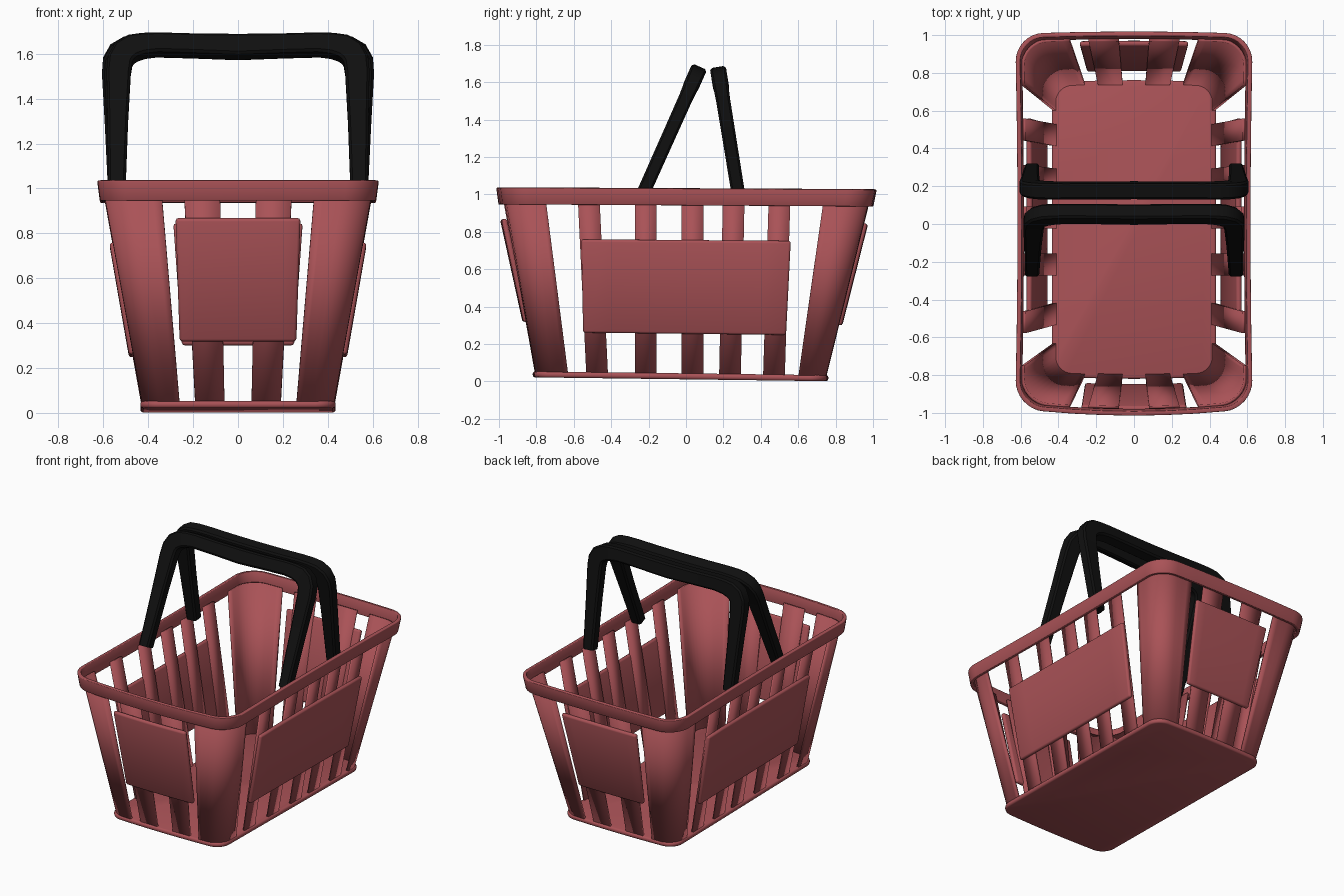
import bpy, bmesh, math
from mathutils import Vector

if "Cube" in bpy.data.objects:
    bpy.data.objects.remove(bpy.data.objects["Cube"])


def material(name, rgb):
    m = bpy.data.materials.new(name)
    m.diffuse_color = (*rgb, 1)
    m.use_nodes = True
    m.node_tree.nodes["Principled BSDF"].inputs["Base Color"].default_value = m.diffuse_color
    return m


RED = material("red_plastic", (0.40, 0.085, 0.095))
BLACK = material("black_plastic", (0.005, 0.005, 0.005))
lerp = lambda a, b, t: a + (b - a) * t


def size(z, s):
    """Half width, half length towards end s, corner radius at height z."""
    t = (z - 0.03) / 0.97
    y = lerp(0.80, 0.955, t) if s < 0 else lerp(0.742, 0.982, t)
    return lerp(0.428, 0.606, t), y, lerp(0.09, 0.135, t), t


def shape(x, y, z):
    """Bow the ends out, the sides slightly in, and tilt the whole a little."""
    s = -1 if y < 0 else 1
    hx, hy, r, t = size(z, s)
    bow = lerp(0.012, 0.036, t) if s < 0 else 0.012
    fx, fy = min(1, abs(x) / hx), min(1, abs(y) / hy)
    ny = y + s * bow * (1 - fx ** 2) * fy ** 4
    nx = x - math.copysign(0.012 * t * (1 - fy ** 2) * fx, x)
    return Vector((nx, ny, z - 0.013 * y * (1 - 0.6 * t)))


def end_pt(x, z, s, off):
    return shape(x, s * (size(z, s)[1] + off), z)


def side_pt(y, z, s, off):
    return shape(s * (size(z, 1 if y > 0 else -1)[0] + off), y, z)


def corner_pts(sx, sy, xa, ya, z, off, n=8):
    hx, hy, r, t = size(z, sy)
    hx, hy = hx + off, hy + off
    pts = [(lerp(xa, hx - r, i / 3), hy) for i in range(3)]
    for i in range(n + 1):
        a = math.pi / 2 * (1 - i / n)
        pts.append((hx - r + r * math.cos(a), hy - r + r * math.sin(a)))
    pts += [(hx, lerp(hy - r, ya, i / 3)) for i in (1, 2, 3)]
    return [shape(sx * x, sy * y, z) for x, y in pts]


def outline(z, off):
    loop = []
    for sx, sy in ((1, 1), (1, -1), (-1, -1), (-1, 1)):
        p = corner_pts(sx, sy, 0, 0, z, off)
        loop += (p if sx * sy > 0 else p[::-1])[:-1]
    return loop


def finish(bm, name, mat, thick=0, bevel=0, segs=2):
    bmesh.ops.recalc_face_normals(bm, faces=bm.faces)
    me = bpy.data.meshes.new(name)
    bm.to_mesh(me)
    bm.free()
    ob = bpy.data.objects.new(name, me)
    bpy.context.collection.objects.link(ob)
    me.materials.append(mat)
    if thick:
        m = ob.modifiers.new("thickness", 'SOLIDIFY')
        m.thickness, m.offset = thick, 0
    if bevel:
        m = ob.modifiers.new("round", 'BEVEL')
        m.width, m.segments, m.angle_limit = bevel, segs, math.radians(50)
    bpy.ops.object.select_all(action='DESELECT')
    ob.select_set(True)
    bpy.context.view_layer.objects.active = ob
    bpy.ops.object.shade_smooth_by_angle(angle=math.radians(35))
    return ob


def strip(name, rows, thick, bevel=0, closed=False):
    bm = bmesh.new()
    vs = [[bm.verts.new(p) for p in row] for row in rows]
    n = len(rows[0])
    for a, b in zip(vs, vs[1:]):
        for i in range(n if closed else n - 1):
            j = (i + 1) % n
            bm.faces.new((a[i], a[j], b[j], b[i]))
    return finish(bm, name, RED, thick, bevel)


# floor plate
bm = bmesh.new()
bm.faces.new([bm.verts.new(p) for p in outline(0.027, 0.008)])
finish(bm, "floor_plate", RED, 0.032, 0.012)

# rim band
strip("rim", [outline(0.942, 0.010), outline(1.032, 0.006)], 0.024, 0.004, True)

# rounded corner walls
Z0, Z1 = 0.03, 0.97
for sx in (-1, 1):
    for sy in (-1, 1):
        ys = (0.63, 0.75) if sy < 0 else (0.60, 0.735)
        strip("corner_wall", [corner_pts(sx, sy, 0.26, ys[0], Z0, -0.008),
                              corner_pts(sx, sy, 0.34, ys[1], Z1, -0.008)], 0.016)

# side bars and side panels
bars = [(-0.475, -0.52), (-0.215, -0.215), (0.035, 0.035), (0.235, 0.255), (0.47, 0.50)]
span = lambda a, b, n: [lerp(a, b, i / n) for i in range(n + 1)]
for s in (-1, 1):
    for b, t in bars:
        strip("side_bar", [[side_pt(y, z, s, -0.012) for y in (c - 0.058, c + 0.058)]
                           for c, z in ((b, Z0), (t, Z1))], 0.014)
    strip("side_panel", [[side_pt(y, z, s, 0.003) for y in span(a, c, 8)]
                         for a, c, z in ((-0.55, 0.535, 0.255), (-0.56, 0.56, 0.755))],
          0.03, 0.012)

# end bars and end panels
for s, name in ((-1, "front"), (1, "back")):
    for m in (-1, 1):
        strip(name + "_bar", [[end_pt(m * x, z, s, -0.012) for x in xs]
                              for xs, z in (((0.06, 0.19), Z0), ((0.08, 0.24), Z1))], 0.014)
    lo, hi = ((0.26, 0.31, -0.004), (0.278, 0.862, 0.014)) if s < 0 else \
             ((0.25, 0.31, -0.002), (0.288, 0.85, 0.002))
    strip(name + "_panel", [[end_pt(x, z, s, o) for x in span(-w, w, 8)]
                            for w, z, o in (lo, hi)], 0.03, 0.013)


# carrying handles: bevelled square section swept along a tilted arch
ARCH = [  # x, height fraction, half width in plane, half depth
    (0.540, 0.00, 0.038, 0.036), (0.548, 0.50, 0.046, 0.037),
    (0.552, 0.82, 0.054, 0.038), (0.547, 0.90, 0.056, 0.040),
    (0.528, 0.95, 0.057, 0.042), (0.490, 0.985, 0.055, 0.043),
    (0.440, 1.00, 0.050, 0.043), (0.370, 1.007, 0.047, 0.042),
    (0.200, 1.00, 0.047, 0.042), (0.000, 0.993, 0.050, 0.042)]


def handle(name, foot, top, k):
    up = Vector((0, top[0] - foot[0], top[1] - foot[1]))
    normal = Vector((0, up.z, -up.y)).normalized()
    path = [(-x * lerp(1, k, min(1, v)), v, w, d) for x, v, w, d in ARCH]
    path += [(-x, v, w, d) for x, v, w, d in path[-2::-1]]
    pts = [Vector((x, foot[0], foot[1])) + up * v for x, v, w, d in path]
    bm = bmesh.new()
    rings = []
    for i, p in enumerate(pts):
        tan = (pts[min(i + 1, len(pts) - 1)] - pts[max(i - 1, 0)]).normalized()
        side = tan.cross(normal)
        w, d, c = path[i][2], path[i][3], 0.011
        sec = [(w, d - c), (w - c, d), (c - w, d), (-w, d - c),
               (-w, c - d), (c - w, -d), (w - c, -d), (w, c - d)]
        rings.append([bm.verts.new(p + side * a + normal * b) for a, b in sec])
    for a, b in zip(rings, rings[1:]):
        for i in range(8):
            j = (i + 1) % 8
            bm.faces.new((a[i], a[j], b[j], b[i]))
    bm.faces.new(rings[0])
    bm.faces.new(rings[-1])
    finish(bm, name, BLACK)


handle("front_handle", (-0.245, 0.97), (0.052, 1.635), 0.955)
handle("back_handle", (0.285, 0.97), (0.178, 1.63), 1.0)
